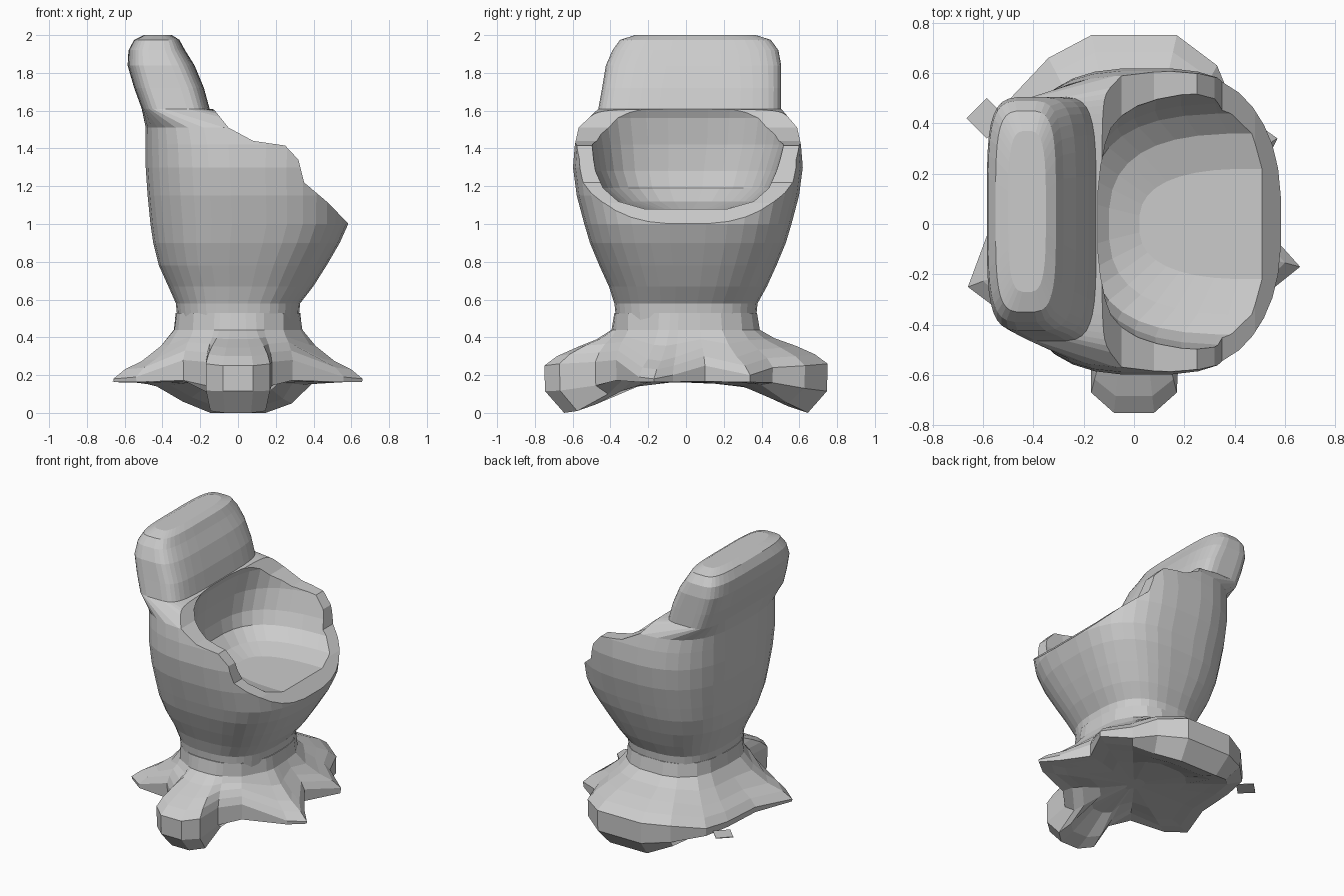
import bpy, bmesh
from math import cos, sin, pi, atan2, hypot

if "Cube" in bpy.data.objects:
    bpy.data.objects.remove(bpy.data.objects["Cube"])

SEG = 36


def superellipse(t, rx, ry, n):
    c, s = cos(t), sin(t)
    return (rx * abs(c) ** (2 / n) * (1 if c > 0 else -1),
            ry * abs(s) ** (2 / n) * (1 if s > 0 else -1))


def skin(name, rings):
    """Join equal-length rings of points into one closed, flat-shaded solid."""
    bm = bmesh.new()
    vs = [[bm.verts.new(p) for p in ring] for ring in rings]
    k = len(vs[0])
    for a, b in zip(vs, vs[1:]):
        for i in range(k):
            j = (i + 1) % k
            bm.faces.new((a[i], a[j], b[j], b[i]))
    bm.faces.new(vs[0])
    bm.faces.new(vs[-1])
    bmesh.ops.recalc_face_normals(bm, faces=bm.faces)
    me = bpy.data.meshes.new(name)
    bm.to_mesh(me)
    bm.free()
    ob = bpy.data.objects.new(name, me)
    bpy.context.collection.objects.link(ob)
    return ob


def loft(name, sections):
    """sections: z, x min, x max, y half width, y centre, squareness"""
    rings = []
    for z, x0, x1, hy, cy, n in sections:
        ring = []
        for i in range(SEG):
            x, y = superellipse(2 * pi * (i + .5) / SEG, (x1 - x0) / 2, hy, n)
            ring.append((x + (x0 + x1) / 2, y + cy, z))
        rings.append(ring)
    return skin(name, rings)


def cut(ob, cutter):
    m = ob.modifiers.new("cut", 'BOOLEAN')
    m.operation, m.solver, m.object = 'DIFFERENCE', 'EXACT', cutter
    bpy.context.view_layer.objects.active = ob
    bpy.ops.object.modifier_apply(modifier=m.name)
    bpy.data.objects.remove(cutter)


# Bucket-shaped seat shell, including the tall backrest
shell = loft("seat_shell", [
    (.48, -.32, .32, .37, 0, 2.6), (.58, -.33, .33, .38, 0, 2.6),
    (.67, -.37, .40, .42, .01, 2.6), (.78, -.42, .47, .47, .01, 2.7),
    (.90, -.45, .54, .52, .01, 2.8), (1.0, -.465, .585, .55, .01, 2.8),
    (1.15, -.48, .59, .59, .01, 2.8), (1.3, -.49, .59, .61, .01, 2.8),
    (1.42, -.49, .59, .60, .01, 2.9), (1.51, -.49, .55, .58, .01, 3),
    (1.61, -.51, -.15, .485, .02, 4.5), (1.72, -.55, -.18, .475, .03, 4.5),
    (1.84, -.585, -.23, .465, .04, 4.2), (1.92, -.58, -.28, .44, .05, 4),
    (1.975, -.55, -.31, .40, .05, 4), (2.0, -.50, -.35, .32, .05, 3.5)])

# Sloping arm rim and front lip
rim = [(-.13, 1.61), (-.05, 1.51), (.08, 1.44), (.25, 1.415), (.32, 1.34),
       (.35, 1.22), (.48, 1.11), (.585, 1.0), (1, .96), (1, 2.3), (-.13, 2.3)]
cut(shell, skin("rim_cutter", [[(x, y, z) for x, z in rim] for y in (-1, 1)]))

# Hollow of the seat
cut(shell, loft("hollow_cutter", [
    (1.08, .02, .95, .22, 0, 2.6), (1.12, -.10, 1.05, .36, 0, 2.8),
    (1.19, -.18, 1.1, .44, 0, 3), (1.28, -.2, 1.1, .48, 0, 3),
    (1.42, -.195, 1.1, .515, .01, 3), (1.56, -.17, 1.1, .54, .01, 3),
    (1.8, -.05, 1.1, .58, .01, 3)]))

# Base outline: x, y, top edge height, underside height
outline = [
    (.45, .10, .25, .17), (.57, .34, .20, .16), (.40, .46, .24, .15),
    (.33, .63, .25, .05), (.17, .75, .26, 0), (-.17, .75, .26, 0),
    (-.34, .66, .25, .06), (-.50, .49, .21, .14), (-.54, .30, .20, .15),
    (-.56, .02, .20, .16), (-.66, -.25, .18, .16), (-.54, -.34, .19, .16),
    (-.29, -.38, .28, .19), (-.17, -.50, .27, .10), (-.17, -.67, .26, .01),
    (-.08, -.75, .25, 0), (.08, -.75, .25, 0), (.17, -.67, .26, .01),
    (.18, -.48, .27, .10), (.29, -.37, .28, .19), (.56, -.25, .19, .16),
    (.66, -.17, .18, .165), (.57, -.07, .20, .165)]


def base_ring(f):
    return [f(x, y, zt, zb) for x, y, zt, zb in outline]


def between(t, rise):
    """Ring between pedestal neck (t=0) and outline (t=1)."""
    def f(x, y, zt, zb):
        a = atan2(y / .38, x / .33)
        k = (abs(cos(a)) ** 2.6 + abs(sin(a)) ** 2.6) ** (-1 / 2.6)
        nx, ny = .33 * k * cos(a), .38 * k * sin(a)
        return (nx + (x - nx) * t, ny + (y - ny) * t, rise(zt))
    return f


def under(s, height):
    return lambda x, y, zt, zb: (x * s, y * s, height(zb))


# Splayed pedestal with its feet
skin("pedestal_feet", [
    base_ring(between(0, lambda z: .53)),
    base_ring(between(.04, lambda z: .44)),
    base_ring(between(.25, lambda z: z * .5 + .265)),
    base_ring(between(.55, lambda z: z + .095)),
    base_ring(between(.82, lambda z: z + .05)),
    base_ring(between(1, lambda z: z)),
    base_ring(under(.995, lambda z: z * .3 + .115)),
    base_ring(under(.86, lambda z: z)),
    base_ring(under(.72, lambda z: z * .8 + .035)),
    base_ring(under(.48, lambda z: z * .2 + .13)),
    base_ring(under(.1, lambda z: .165))])

# Small loose foot pad
pad = [(-.665, .42), (-.585, .34), (-.505, .42), (-.585, .5)]
skin("foot_pad", [[(x, y, z) for x, y in pad] for z in (.165, .17)])
